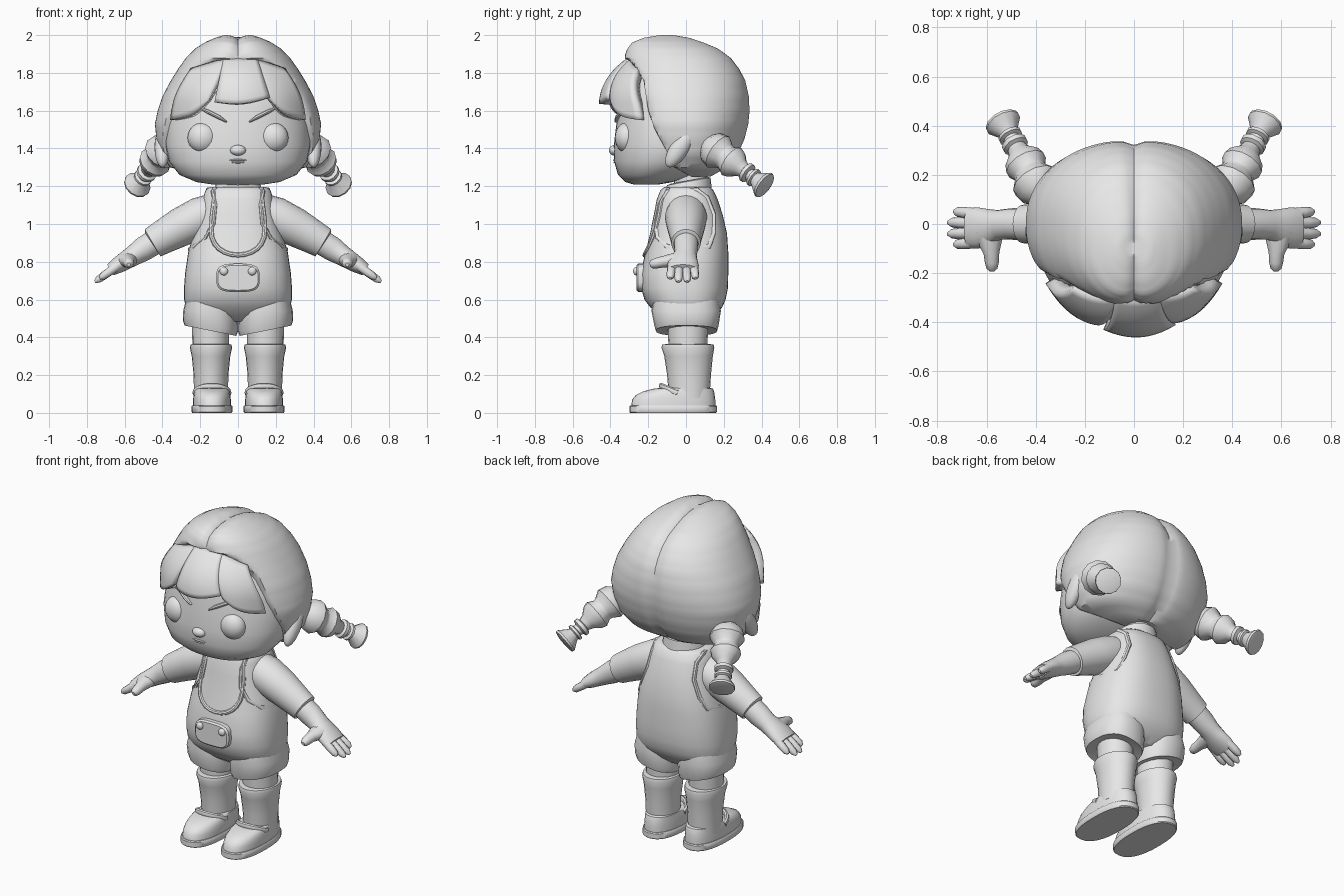
import bpy, bmesh, math
from mathutils import Vector, Matrix

grey = bpy.data.materials.new("plain_grey")
grey.diffuse_color = (0.8, 0.8, 0.8, 1)
X, Y, Z = Vector((1, 0, 0)), Vector((0, 1, 0)), Vector((0, 0, 1))


def finish(name, bm, mirror=False, angle=40, recalc=True):
    if recalc:
        bmesh.ops.recalc_face_normals(bm, faces=bm.faces)
    me = bpy.data.meshes.new(name)
    bm.to_mesh(me)
    bm.free()
    me.materials.append(grey)
    for p in me.polygons:
        p.use_smooth = True
    me.set_sharp_from_angle(angle=math.radians(angle))
    ob = bpy.data.objects.new(name, me)
    bpy.context.collection.objects.link(ob)
    if mirror:
        ob.modifiers.new("mirror", 'MIRROR')
    return ob


def tube(name, secs, n=16, p=2, axis=None, ref=Y, closed=False, mirror=False, post=None, angle=40):
    """Skin super-ellipse sections (centre, radius along ref, other radius)."""
    bm, rings, m = bmesh.new(), [], len(secs)
    for i, (c, ru, rv) in enumerate(secs):
        c = Vector(c)
        if axis:
            d = axis.normalized()
        else:
            a = secs[(i - 1) % m if closed else max(i - 1, 0)][0]
            b = secs[(i + 1) % m if closed else min(i + 1, m - 1)][0]
            d = (Vector(b) - Vector(a)).normalized()
        u = (ref - d * ref.dot(d)).normalized()
        v = d.cross(u)
        ring = []
        for k in range(n):
            t = 2 * math.pi * k / n
            cu, cv = math.cos(t), math.sin(t)
            q = c + u * ru * math.copysign(abs(cu) ** (2 / p), cu) + v * rv * math.copysign(abs(cv) ** (2 / p), cv)
            ring.append(bm.verts.new(post(q) if post else q))
        rings.append(ring)
    for i in range(m if closed else m - 1):
        r, s = rings[i], rings[(i + 1) % m]
        for k in range(n):
            bm.faces.new((r[k], r[(k + 1) % n], s[(k + 1) % n], s[k]))
    if not closed:
        bm.faces.new(rings[0])
        bm.faces.new(rings[-1])
    return finish(name, bm, mirror, angle)


def stack(name, rows, x=0, **kw):
    """Horizontal sections: height, half width, front y, back y."""
    return tube(name, [((x, (f + b) / 2, z), (b - f) / 2, w) for z, w, f, b in rows], axis=Z, **kw)


def ball(name, loc, size, rx=0, mirror=False):
    bm = bmesh.new()
    mat = Matrix.Translation(loc) @ Matrix.Rotation(rx, 4, 'X') @ Matrix.Diagonal((*size, 1))
    bmesh.ops.create_uvsphere(bm, u_segments=20, v_segments=12, radius=1, matrix=mat)
    return finish(name, bm, mirror)


def lerp_rows(rows, z):
    for a, b in zip(rows, rows[1:]):
        if a[0] <= z <= b[0]:
            t = (z - a[0]) / (b[0] - a[0])
            return [p + (q - p) * t for p, q in zip(a, b)]
    return rows[0] if z < rows[0][0] else rows[-1]


# Head and face
stack("head", [(1.21, .14, -.28, -.14), (1.222, .22, -.32, -.07), (1.26, .31, -.36, .03), (1.33, .365, -.38, .15),
               (1.42, .385, -.382, .2), (1.52, .38, -.37, .22), (1.62, .36, -.36, .22), (1.72, .32, -.34, .2),
               (1.82, .24, -.28, .15), (1.87, .1, -.2, 0)], n=40, p=2.15, angle=60)
ball("eye", (.187, -.315, 1.457), (.08, .062, .08), mirror=True)
ball("nose", (0, -.378, 1.39), (.042, .03, .028))
ball("upper_lip", (0, -.376, 1.338), (.047, .01, .006))
ball("lower_lip", (0, -.374, 1.326), (.036, .01, .005))
tube("eyebrow", [((.06, -.367, 1.54), .012, .004), ((.1, -.363, 1.565), .014, .011),
                 ((.16, -.337, 1.595), .014, .011), ((.215, -.307, 1.62), .012, .004)], n=8, mirror=True)
ball("ear", (.4, -.03, 1.407), (.042, .05, .125), rx=-.58, mirror=True)

# Hair cap with centre parting, cut away around the face
hairline = [(1.25, .03), (1.3, -.06), (1.4, -.11), (1.5, -.165), (1.6, -.2), (1.76, -.225), (1.85, -.28), (1.89, -.34)]
hair = [(1.25, .16, -.1, .14), (1.3, .36, -.22, .22), (1.37, .41, -.28, .28), (1.45, .432, -.32, .315),
        (1.53, .44, -.34, .335), (1.6, .425, -.35, .342), (1.68, .398, -.36, .338), (1.76, .355, -.355, .32),
        (1.82, .318, -.345, .29), (1.88, .275, -.335, .245), (1.93, .225, -.32, .18), (1.965, .17, -.295, .1),
        (1.99, .11, -.24, .03), (2.003, .07, -.17, -.04), (2.005, .02, -.13, -.08)]
dense = [[p + (q - p) * t for p, q in zip(a, b)] for a, b in zip(hair, hair[1:]) for t in (0, .33, .67)] + [hair[-1]]


def part_hair(q):
    q.y = max(q.y, lerp_rows(hairline, q.z)[1])
    c = Vector((0, 0, 1.55))
    return c + (q - c) * (1 - .06 * math.exp(-abs(q.x) / .03))


stack("hair_cap", dense, n=72, p=2.2, post=part_hair)


# Fringe locks wrapped over the forehead
def fringe(name, tl, tr, bl, br, puff, bow=0):
    bm, n = bmesh.new(), 10
    grid = []
    for j in range(n + 1):
        v, row = j / n, []
        for i in range(n + 1):
            u = i / n
            x, z = [(1 - v) * ((1 - u) * tl[k] + u * tr[k]) + v * ((1 - u) * bl[k] + u * br[k]) for k in (0, 1)]
            x += bow * math.sin(math.pi * v) * u
            z -= .02 * math.sin(math.pi * u) * v
            s = 1 - (max(z - 1.64, 0) / .33) ** 2
            y = -.45 * puff * math.sqrt(max(s - (x / .43) ** 2, .02))
            y -= .012 * math.sin(math.pi * u) * v
            row.append(bm.verts.new((x, y, z)))
        grid.append(row)
    for j in range(n):
        for i in range(n):
            f = (grid[j][i], grid[j + 1][i], grid[j + 1][i + 1], grid[j][i + 1])
            bm.faces.new(f if tr[0] > tl[0] else f[::-1])
    ob = finish(name, bm, recalc=False)
    mod = ob.modifiers.new("thickness", 'SOLIDIFY')
    mod.thickness, mod.offset = .06, -1


fringe("fringe_centre", (-.075, 1.885), (.1, 1.885), (-.125, 1.645), (.17, 1.67), 1.0)
fringe("fringe_right", (.08, 1.885), (.25, 1.825), (.175, 1.65), (.36, 1.55), .98, .025)
fringe("fringe_left", (-.055, 1.885), (-.25, 1.825), (-.155, 1.65), (-.36, 1.55), .98, -.025)

# Braids with ties and flared tips
start, end = Vector((.375, .125, 1.415)), Vector((.535, .415, 1.205))
braid = [(-.05, .05), (.04, .088), (.16, .1), (.27, .072), (.31, .07), (.4, .088), (.48, .078), (.56, .05),
         (.64, .038), (.66, .054), (.71, .054), (.73, .034), (.77, .034), (.785, .05), (.82, .05), (.835, .038),
         (.87, .045), (.98, .075), (1.01, .073), (1.02, .06)]
tube("braid", [(start.lerp(end, t), r, r) for t, r in braid], n=12, mirror=True)


# Neck and shirt collar, higher at the back
def tilt(q):
    if q.z > 1.18:
        q.z += .18 * (q.y + .1)
    return q


stack("neck", [(1.12, .09, -.07, .12), (1.3, .085, -.06, .11)], n=20)
stack("collar", [(1.15, .135, -.125, .14), (1.205, .115, -.1, .13), (1.21, .1, -.08, .115)], n=24, post=tilt)

# Overalls
torso = [(.485, .14, -.1, .12), (.52, .235, -.15, .16), (.56, .277, -.19, .192), (.6, .285, -.22, .21),
         (.66, .286, -.238, .222), (.74, .28, -.24, .224), (.85, .264, -.215, .224), (.95, .236, -.19, .217),
         (1.05, .207, -.17, .194), (1.13, .188, -.155, .168), (1.18, .172, -.135, .145), (1.195, .15, -.115, .125)]
stack("overalls_body", torso, n=40, p=2.5)


def hem(q):
    if q.z < .53:
        q.z += .2 * (abs(q.x) - .145)
    return q


stack("overalls_leg", [(.44, .115, -.13, .135), (.435, .137, -.16, .165), (.46, .146, -.167, .172),
                       (.54, .144, -.183, .185), (.62, .125, -.17, .17)], x=.146, n=24, p=2.4, mirror=True, post=hem)


# Raised piping around bib and armholes
def front_y(x, z):
    _, w, f, b = lerp_rows(torso, z)
    return (f + b) / 2 - (b - f) / 2 * (1 - min(abs(x) / w, .98) ** 2.5) ** .4


bib = [(-.122, 1.19), (-.128, 1.12), (-.138, 1.04)]
arc = [(-.142 * math.cos(a), .975 - .14 * math.sin(a) ** .8) for a in (math.pi * i / 12 for i in range(13))]
bib = bib + arc + [(-x, z) for x, z in reversed(bib)]
tube("bib_piping", [((x, front_y(x, z), z), .012, .013) for x, z in bib], n=8)

hole = []
for y, z in [(-.1, 1.17), (-.135, 1.1), (-.155, 1.0), (-.15, .93), (-.1, .88), (.02, .865), (.12, .88),
             (.145, .95), (.145, 1.05), (.11, 1.14), (.06, 1.18)]:
    _, w, f, b = lerp_rows(torso, z)
    k = min(abs(y - (f + b) / 2) / ((b - f) / 2), .93)
    hole.append(((w * (1 - k ** 2.5) ** .4 - .006, y, z), .012, .015))
tube("armhole_piping", hole, n=8, ref=X, closed=True, mirror=True)

# Front pocket with buttons
tube("pocket", [((0, -.2, .715), .075, .115), ((0, -.253, .715), .075, .115), ((0, -.262, .715), .066, .106)],
     n=32, p=3.4, axis=-Y, ref=Z)
ball("button", (.075, -.264, .75), (.022, .016, .022), mirror=True)

# Arms: sleeve, forearm and palm, fingers, thumb
tube("sleeve", [((.1, .0, 1.07), .1, .1), ((.2, 0, 1.035), .112, .108), ((.3, 0, .985), .1, .103),
                ((.4, 0, .93), .084, .09), ((.452, 0, .9), .078, .083), ((.455, 0, .898), .066, .068)],
     n=20, mirror=True)
tube("forearm", [((.42, 0, .918), .066, .068), ((.5, 0, .868), .064, .066), ((.55, -.003, .835), .06, .056),
                 ((.59, -.012, .81), .074, .05), ((.635, -.016, .782), .084, .044), ((.675, -.016, .757), .08, .033)],
     n=18, mirror=True)
for i, (y0, y1, x1, z1) in enumerate([(-.074, -.083, .725, .717), (-.036, -.04, .748, .7),
                                      (.002, .006, .748, .7), (.04, .05, .725, .717)]):
    a, b = Vector((.635, y0, .78)), Vector((x1, y1, z1))
    tube(f"finger_{i + 1}", [(a.lerp(b, t), r, r) for t, r in ((0, .024), (.6, .023), (.92, .02), (1.08, .008))],
         n=10, mirror=True)
tube("thumb", [((.588, -.03, .812), .06, .04), ((.585, -.085, .805), .045, .036), ((.58, -.12, .8), .032, .03),
               ((.578, -.155, .793), .029, .028), ((.578, -.182, .787), .022, .022), ((.578, -.192, .785), .01, .01)],
     n=12, ref=X, mirror=True)

# Legs, socks and shoes
stack("leg", [(.3, .095, -.09, .11), (.5, .1, -.1, .12)], x=.145, n=20, mirror=True)
stack("sock", [(.08, .09, -.09, .125), (.2, .092, -.1, .132), (.3, .102, -.115, .142), (.345, .112, -.13, .15),
               (.362, .108, -.126, .146), (.364, .092, -.105, .125)], x=.143, n=24, mirror=True)
stack("shoe_sole", [(0, .104, -.295, .158), (.005, .108, -.3, .163), (.035, .108, -.3, .163), (.04, .104, -.295, .158)],
      x=.138, n=32, p=2.4, mirror=True)
stack("shoe_upper", [(.038, .1, -.29, .155), (.07, .1, -.285, .155), (.095, .097, -.265, .152), (.115, .094, -.225, .148),
                     (.128, .09, -.17, .143), (.132, .08, -.14, .13)], x=.138, n=32, p=2.3, mirror=True)
strap = []
for i in range(13):
    a = math.pi * i / 12
    strap.append(((.138 - .09 * math.cos(a), -.045 - .085 * math.sin(a), .105 + .038 * math.sin(a)), .016, .014))
tube("shoe_strap", strap, n=8, ref=Z, mirror=True)
